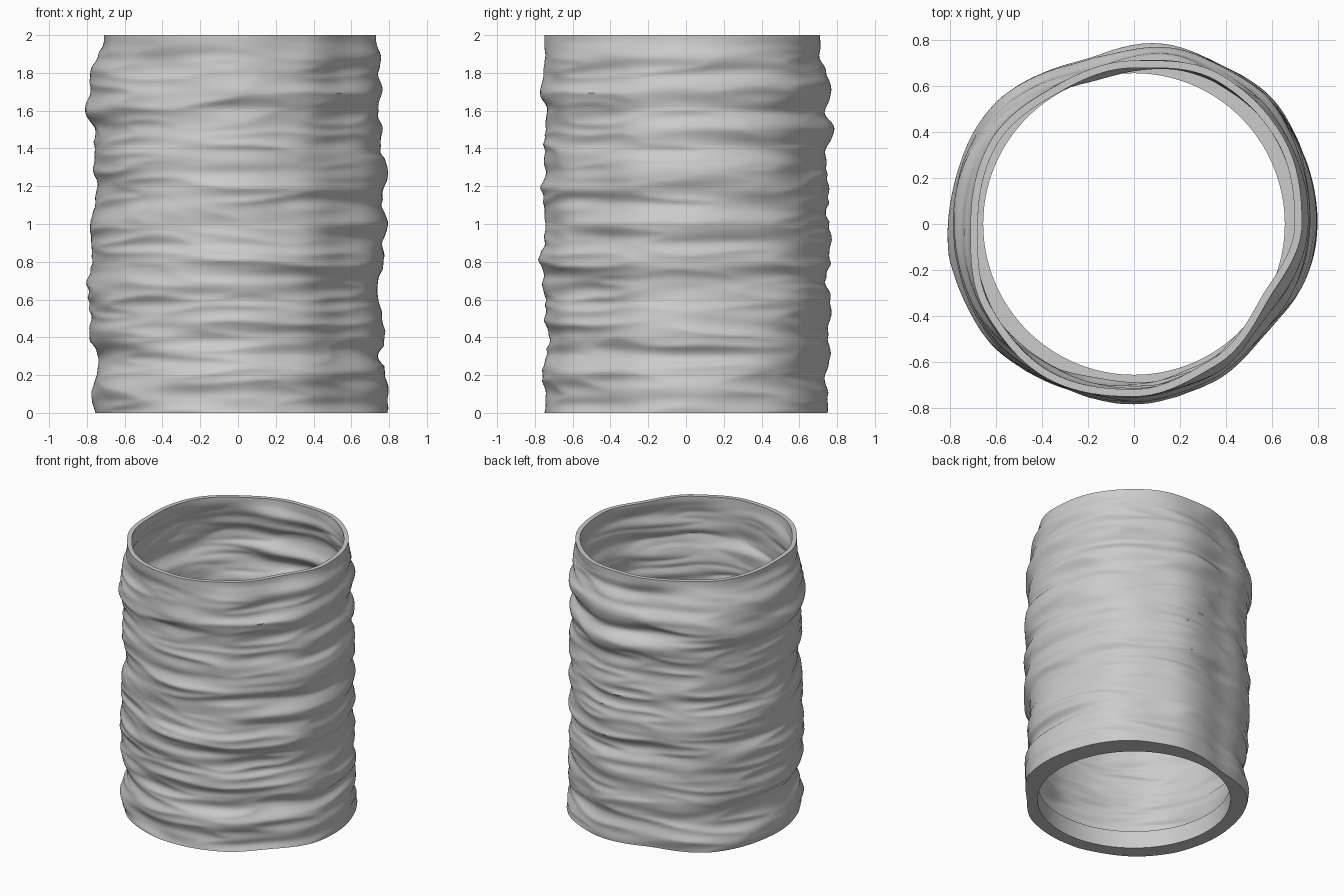
import bpy
import bmesh
from math import sin, cos, tau, pi, exp, radians
from mathutils import Vector, noise

cube = bpy.data.objects.get("Cube")
if cube:
    bpy.data.objects.remove(cube, do_unlink=True)

SEGMENTS = 180
ROWS = 170
HEIGHT = 2.0
WALL = 0.032
COLLAR_RADIUS = 0.655
COLLAR_HEIGHT = 0.13

# Fold profiles in hundredths, bottom to top, for the left, back, right and front
SIDES = [
    [79, 80, 78, 75, 78, 76, 75, 74, 77, 77, 79, 76, 78, 79, 75, 77, 74, 76, 74, 77, 73],
    [74, 74, 74, 76, 74, 76, 76, 73, 76, 76, 75, 75, 75, 74, 74, 78, 73, 77, 73, 71, 72],
    [76, 77, 75, 74, 78, 78, 79, 80, 77, 77, 78, 76, 74, 77, 76, 76, 81, 78, 78, 76, 71],
    [75, 75, 76, 74, 72, 75, 74, 76, 78, 75, 74, 75, 77, 75, 75, 74, 74, 77, 75, 74, 75],
]
# Outline of the top rim, every thirty degrees
RIM = [73, 75, 75, 71, 69, 72, 71, 75, 77, 75, 71, 67]
# Lengthwise bulges and hollows: direction, width in degrees, depth
LOBES = [
    (42, 20, 0.032), (75, 12, 0.02), (105, 14, -0.035), (137, 15, 0.008),
    (218, 20, 0.018), (288, 10, -0.012), (320, 18, -0.045),
]


def ease(t):
    t = min(max(t, 0.0), 1.0)
    return t * t * (3 - 2 * t)


def sample(values, position, cyclic=False):
    """Smoothly interpolate a row of hundredths."""
    i = int(position)
    last = len(values) - 1
    a = values[i % len(values)] if cyclic else values[min(i, last)]
    b = values[(i + 1) % len(values)] if cyclic else values[min(i + 1, last)]
    return (a + (b - a) * ease(position - i)) / 100


def lobe_offset(angle):
    return sum(depth * exp(-((angle - radians(centre)) / radians(width)) ** 2)
               for centre, width, depth in LOBES)


def outer_radius(angle, z):
    # Blend the two nearest side profiles around the tube
    quarter = angle / (pi / 2)
    k = int(quarter) % 4
    row = z / HEIGHT * (len(SIDES[k]) - 1)
    a, b = sample(SIDES[k], row), sample(SIDES[(k + 1) % 4], row)
    r = a + (b - a) * ease(quarter - int(quarter))
    # Long horizontal folds, strongest between the four profiles
    between = sin(2 * angle) ** 2
    x, y = cos(angle), sin(angle)
    fold = noise.noise(Vector((x, y, z * 6)))
    crease = noise.noise(Vector((x * 1.6, y * 1.6, z * 13 + 5)))
    r += 0.028 * (0.2 + between) * fold + 0.012 * (0.5 - 2 * abs(crease))
    r += lobe_offset(angle)
    # Settle into the rim outline at the top
    rim = sample(RIM, angle / tau * len(RIM), cyclic=True)
    return r + (rim - r) * ease((z - 1.82) / 0.18)


def inner_radius(angle, z):
    return outer_radius(angle, z) - WALL


def collar_radius(angle, z):
    return COLLAR_RADIUS


def ring(bm, z, radius):
    verts = []
    for s in range(SEGMENTS):
        angle = tau * s / SEGMENTS
        r = radius(angle, z)
        verts.append(bm.verts.new((r * cos(angle), r * sin(angle), z)))
    return verts


bm = bmesh.new()
# Outer skin going up, inner skin coming down
rings = [ring(bm, HEIGHT * i / ROWS, outer_radius) for i in range(ROWS + 1)]
for i in range(ROWS + 1):
    z = HEIGHT + (COLLAR_HEIGHT - HEIGHT) * i / ROWS
    rings.append(ring(bm, z, inner_radius))
# Round collar inside the foot
rings += [ring(bm, z, collar_radius) for z in (COLLAR_HEIGHT, 0)]

for i, lower in enumerate(rings):
    upper = rings[(i + 1) % len(rings)]
    for s in range(SEGMENTS):
        n = (s + 1) % SEGMENTS
        bm.faces.new((lower[s], lower[n], upper[n], upper[s]))
bmesh.ops.recalc_face_normals(bm, faces=bm.faces)

mesh = bpy.data.meshes.new("folded_sleeve")
bm.to_mesh(mesh)
bm.free()
sleeve = bpy.data.objects.new("folded_sleeve", mesh)
bpy.context.collection.objects.link(sleeve)

# Plain grey finish
grey = bpy.data.materials.new("plain_grey")
grey.use_nodes = True
colour = (0.6, 0.6, 0.6, 1)
grey.diffuse_color = colour
grey.node_tree.nodes["Principled BSDF"].inputs["Base Color"].default_value = colour
mesh.materials.append(grey)

bpy.ops.object.select_all(action="DESELECT")
sleeve.select_set(True)
bpy.context.view_layer.objects.active = sleeve
bpy.ops.object.shade_smooth_by_angle(angle=radians(50))
